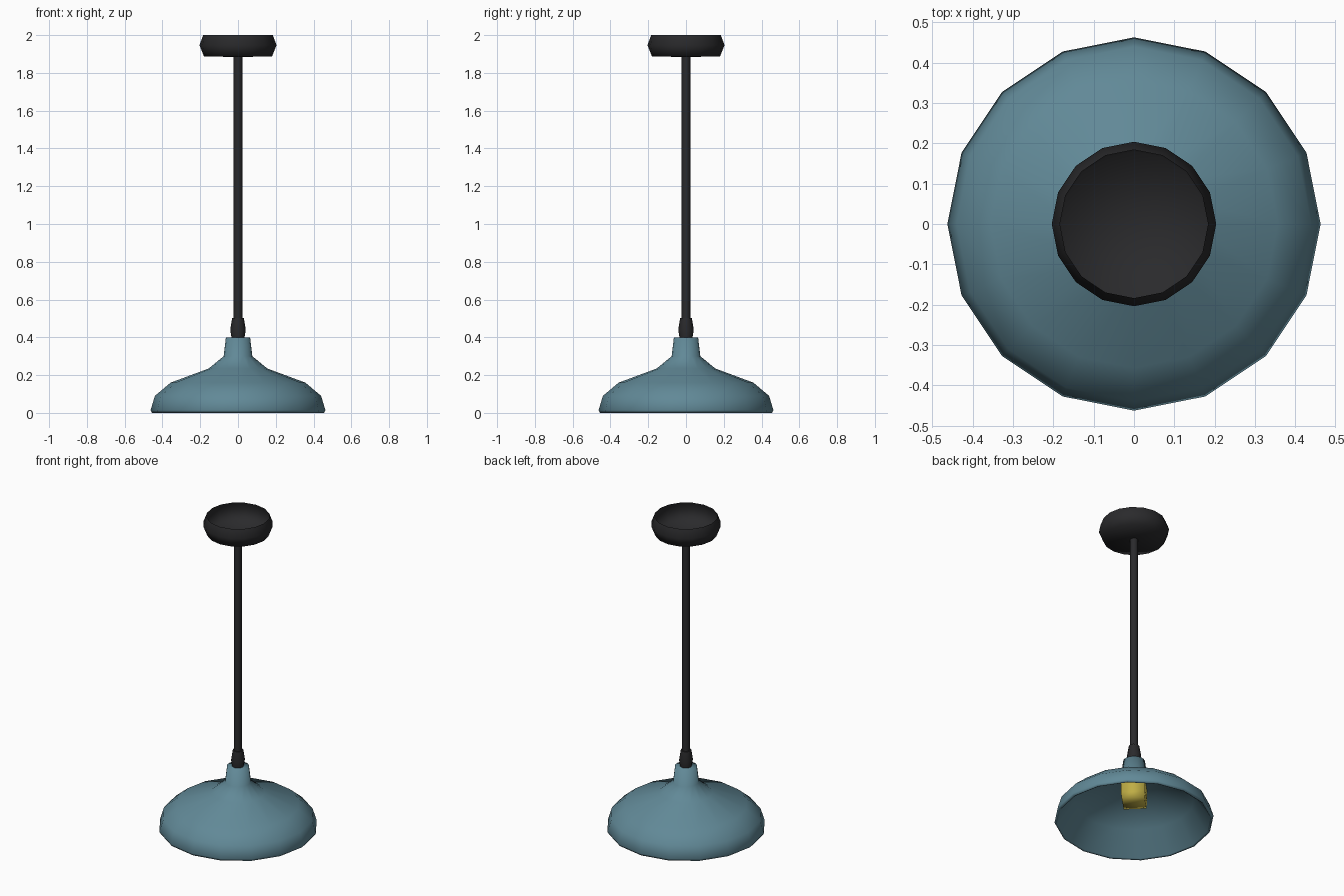
import bpy, bmesh, math

if "Cube" in bpy.data.objects:
    bpy.data.objects.remove(bpy.data.objects["Cube"])


def material(name, color):
    m = bpy.data.materials.new(name)
    m.diffuse_color = (*color, 1)
    m.use_nodes = True
    m.node_tree.nodes["Principled BSDF"].inputs["Base Color"].default_value = m.diffuse_color
    return m


def lathe(name, profile, sides, mat, angle=45):
    """Spin (radius, z) points, listed from bottom to top on the outside, around z."""
    bm = bmesh.new()
    rings = []
    for r, z in profile:
        if r == 0:
            rings.append([bm.verts.new((0, 0, z))] * sides)
        else:
            rings.append([bm.verts.new((r * math.cos(2 * math.pi * i / sides),
                                        r * math.sin(2 * math.pi * i / sides), z))
                          for i in range(sides)])
    for a, b in zip(rings, rings[1:]):
        for i in range(sides):
            j = (i + 1) % sides
            corners = list(dict.fromkeys((a[i], a[j], b[j], b[i])))
            bm.faces.new(corners)
    mesh = bpy.data.meshes.new(name)
    bm.to_mesh(mesh)
    bm.free()
    mesh.shade_smooth()
    mesh.set_sharp_from_angle(angle=math.radians(angle))
    mesh.materials.append(mat)
    obj = bpy.data.objects.new(name, mesh)
    bpy.context.collection.objects.link(obj)
    return obj


teal = material("teal_enamel", (0.12, 0.25, 0.31))
black = material("black_metal", (0.023, 0.023, 0.025))
yellow = material("bulb_yellow", (0.52, 0.42, 0.06))

# Flared shade: inner dome, chamfered rim, outer bell and neck
inside = [(0, 0.25), (0.15, 0.22), (0.35, 0.145), (0.445, 0.005)]
outside = [(0.455, 0.0), (0.463, 0.014), (0.44, 0.09), (0.357, 0.16),
           (0.155, 0.235), (0.076, 0.30), (0.064, 0.40), (0, 0.40)]
lathe("lamp_shade", inside + outside, 16, teal, 100)

# Four-sided bulb inside the shade
lathe("bulb", [(0, 0.115), (0.093, 0.12), (0.10, 0.16), (0.10, 0.24)], 4, yellow, 100)

# Cord grip, rod and the open ceiling cup, whose floor rises around the rod end
lathe("cord_grip", [(0.034, 0.395), (0.041, 0.44), (0.031, 0.502), (0, 0.502)], 8, black)
lathe("rod", [(0.023, 0.49), (0.023, 1.89)], 8, black, 80)
lathe("ceiling_cup", [(0, 1.885), (0.18, 1.886), (0.204, 1.947), (0.184, 2.0)],
      16, black, 80)
